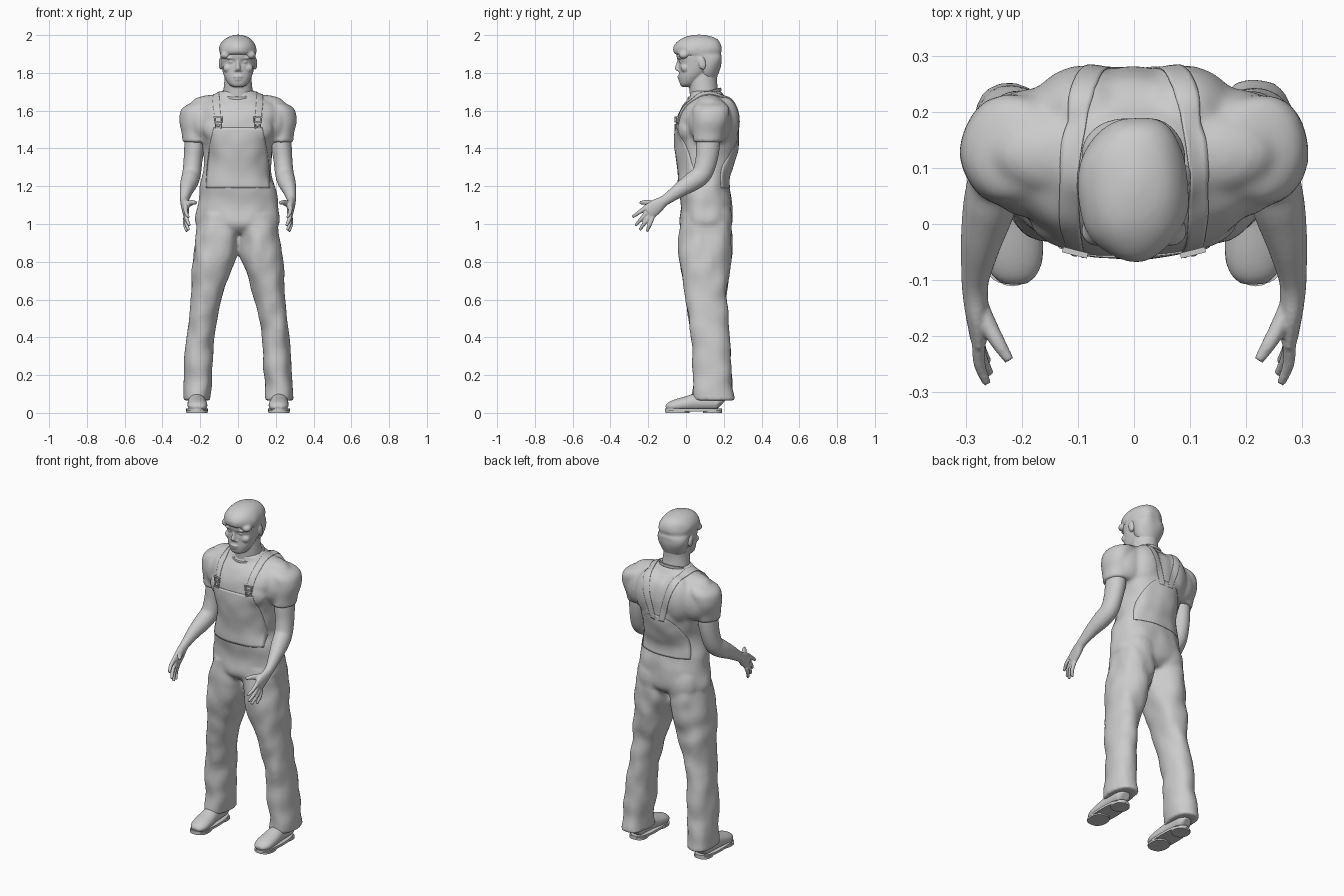
import bpy, bmesh, math
from mathutils import Vector, Matrix, noise

mat = bpy.data.materials.new("plain grey")
mat.diffuse_color = (0.6, 0.6, 0.6, 1)
X, Z = Vector((1, 0, 0)), Vector((0, 0, 1))


def spline(pts, sub):
    """Smooth resampling of points with any number of components."""
    out = []
    for i in range(len(pts) - 1):
        a, b, c, d = (pts[max(0, min(len(pts) - 1, i + k))] for k in (-1, 0, 1, 2))
        for s in range(sub):
            t = s / sub
            out.append([q + 0.5 * t * (r - p + t * (2 * p - 5 * q + 4 * r - w + t * (3 * (q - r) + w - p)))
                        for p, q, r, w in zip(a, b, c, d)])
    return out + [list(pts[-1])]


def tube(bm, pts, side=1, n=32, sub=5, axis=None, p=2.0, wob=0.0):
    """Closed loft through (x, y, z, radius across, radius deep) sections."""
    pts = spline(pts, sub)
    rings = []
    for i, (x, y, z, ra, rb) in enumerate(pts):
        a, b = pts[max(i - 1, 0)], pts[min(i + 1, len(pts) - 1)]
        t = axis or Vector(((b[0] - a[0]) * side, b[1] - a[1], b[2] - a[2])).normalized()
        u = (X - t * X.dot(t)).normalized()
        v = t.cross(u)
        ring = []
        for k in range(n):
            w = 2 * math.pi * k / n
            c, s = math.cos(w), math.sin(w)
            d = (u * math.copysign(abs(c) ** (2 / p), c) * ra + v * math.copysign(abs(s) ** (2 / p), s) * rb)
            q = Vector((x * side, y, z)) + d
            if wob:
                q += d * wob * noise.noise(Vector((q.x * 13, q.y * 13, q.z * 10)))
            ring.append(bm.verts.new(q))
        rings.append(ring)
    for r, q in zip(rings, rings[1:]):
        for k in range(n):
            bm.faces.new((r[k], r[(k + 1) % n], q[(k + 1) % n], q[k]))
    bm.faces.new(rings[0][::-1])
    bm.faces.new(rings[-1])


def blob(bm, c, r, tilt=0.0):
    m = Matrix.Translation(c) @ Matrix.Rotation(tilt, 4, 'X') @ Matrix.Diagonal((*r, 1))
    bmesh.ops.create_uvsphere(bm, u_segments=20, v_segments=12, radius=1, matrix=m)


def box(bm, c, size, rot=0.0):
    m = Matrix.Translation(c) @ Matrix.Rotation(rot, 4, 'Z') @ Matrix.Diagonal((*size, 1))
    bmesh.ops.create_cube(bm, size=1, matrix=m)


def finish(bm, name, voxel=0, smooth=3):
    bmesh.ops.recalc_face_normals(bm, faces=bm.faces)
    me = bpy.data.meshes.new(name)
    bm.to_mesh(me)
    bm.free()
    me.materials.append(mat)
    ob = bpy.data.objects.new(name, me)
    bpy.context.collection.objects.link(ob)
    bpy.context.view_layer.objects.active = ob
    ob.select_set(True)
    bpy.ops.object.shade_smooth_by_angle(angle=math.radians(40))
    ob.select_set(False)
    if voxel:
        m = ob.modifiers.new("blend", 'REMESH')
        m.mode, m.voxel_size, m.use_smooth_shade = 'VOXEL', voxel, True
        m = ob.modifiers.new("soften", 'SMOOTH')
        m.factor, m.iterations = 0.5, smooth
    return ob


def plate(bm, name, target, project=0):
    """Thin cloth layer wrapped on a target."""
    ob = finish(bm, name)
    m = ob.modifiers.new("wrap", 'SHRINKWRAP')
    m.target, m.offset = target, 0.0012
    if project:
        m.wrap_method, m.use_project_y = 'PROJECT', True
        m.use_positive_direction, m.use_negative_direction = project > 0, project < 0
    else:
        m.wrap_mode = 'ABOVE_SURFACE'
    m = ob.modifiers.new("thickness", 'SOLIDIFY')
    m.thickness, m.offset = 0.003, 0
    return ob


def sheet(bm, rows, cols=14):
    """Grid from (x centre, y, z, half width) rows."""
    grid = [[bm.verts.new((x + h * (2 * k / cols - 1), y, z)) for k in range(cols + 1)] for x, y, z, h in rows]
    for r, q in zip(grid, grid[1:]):
        for k in range(cols):
            bm.faces.new((r[k], r[k + 1], q[k + 1], q[k]))


# clothing: torso, sleeves and trouser legs
bm = bmesh.new()
torso = [(.95, .105, .15, .1), (1.0, .105, .218, .138), (1.1, .107, .212, .138), (1.19, .094, .203, .136),
         (1.25, .095, .182, .137), (1.3, .1, .177, .147), (1.4, .107, .182, .166), (1.5, .112, .212, .172),
         (1.57, .115, .237, .162), (1.63, .118, .22, .135), (1.67, .115, .15, .095), (1.705, .105, .09, .08)]
tube(bm, [(0, y, z, a, b) for z, y, a, b in torso], n=64, axis=Z, p=2.2, wob=.06)
for s in (1, -1):
    tube(bm, [(.17, .13, 1.655, .04, .06), (.218, .133, 1.615, .075, .095), (.236, .13, 1.55, .075, .095),
              (.231, .12, 1.48, .066, .083), (.226, .115, 1.432, .068, .079)], s, axis=Z, wob=.05)
    tube(bm, [(.1, .105, 1.05, .1, .13), (.112, .102, .92, .114, .14), (.128, .1, .8, .11, .136),
              (.15, .104, .7, .096, .12), (.17, .107, .6, .083, .108), (.187, .118, .5, .077, .104),
              (.2, .128, .4, .073, .102), (.21, .138, .25, .076, .102), (.215, .142, .15, .073, .103),
              (.219, .147, .065, .073, .112)], s, axis=Z, p=2.2, wob=.11)
    blob(bm, (s * .095, .163, 1.02), (.1, .083, .13))
    blob(bm, (s * .085, .006, 1.5), (.1, .055, .08))      # chest
    blob(bm, (s * .18, .075, 1.54), (.08, .065, .1))      # front of shoulder
    blob(bm, (s * .085, .2, 1.54), (.1, .084, .14))       # shoulder blade
    blob(bm, (s * .17, .18, 1.54), (.1, .062, .11))
    blob(bm, (s * .12, .125, 1.635), (.13, .075, .05))    # slope from neck
clothes = finish(bm, "shirt_and_trousers", .01, 6)

# collar ring, lower in front
bm = bmesh.new()
ring = []
for i in range(40):
    w = 2 * math.pi * i / 40
    c, s = math.cos(w), math.sin(w)
    ring.append([bm.verts.new(Vector((0, .098, 1.688)) + Vector((c * (.087 + .006 * math.cos(t)),
                 s * (.084 + .006 * math.cos(t)), s * .024 + .01 * math.sin(t))))
                 for t in (k * math.pi / 4 for k in range(8))])
for i in range(40):
    for k in range(8):
        a, b = ring[i], ring[(i + 1) % 40]
        bm.faces.new((a[k], a[(k + 1) % 8], b[(k + 1) % 8], b[k]))
finish(bm, "collar")

# front bib, back panel and shoulder straps
bm = bmesh.new()
sheet(bm, [(0, -.25, 1.19 + .32 * i / 24, .168 - .04 * (i / 24) ** 2) for i in range(25)], 24)
plate(bm, "front_bib", clothes, 1)
bm = bmesh.new()
sheet(bm, [(0, .45, 1.19 + .26 * i / 24, .03 + .13 * math.sqrt(1 - (i / 24) ** 2)) for i in range(25)], 24)
plate(bm, "back_panel", clothes, -1)
for s in (1, -1):
    bm = bmesh.new()
    path = [(.105, -.06, 1.51, .018), (.115, -.02, 1.62, .019), (.117, .1, 1.7, .019),
            (.098, .21, 1.67, .019), (.065, .28, 1.56, .019), (.028, .29, 1.42, .018)]
    sheet(bm, [(x * s, y, z, h) for x, y, z, h in spline(path, 8)], 6)
    plate(bm, "shoulder_strap", clothes)
    # buckle: open frame with a button below
    bm = bmesh.new()
    for dz, w in ((.03, .046), (.006, .036), (-.028, .03)):
        box(bm, (s * .105, -.051, 1.535 + dz), (w, .01, .006), s * .25)
    for dx in (-.018, .018):
        box(bm, (s * .105 + dx, -.051 + dx * s * .25, 1.553), (.005, .01, .03), s * .25)
        box(bm, (s * .105 + dx * .8, -.051 + dx * s * .25, 1.518), (.005, .01, .024), s * .25)
    blob(bm, (s * .105, -.052, 1.522), (.008, .006, .008))
    finish(bm, "buckle")

# bare arms with hands
for s in (1, -1):
    bm = bmesh.new()
    tube(bm, [(.228, .12, 1.48, .05, .06), (.23, .117, 1.42, .054, .063), (.238, .108, 1.34, .05, .058),
              (.246, .083, 1.265, .049, .053), (.258, .03, 1.222, .047, .05), (.272, -.03, 1.183, .037, .04),
              (.282, -.09, 1.14, .026, .03), (.283, -.12, 1.12, .023, .029), (.28, -.155, 1.095, .021, .039),
              (.276, -.2, 1.062, .016, .043)], s, 24)
    fingers = [((.277, -.215, 1.085), (.262, -.284, 1.036)), ((.276, -.203, 1.066), (.257, -.267, .992)),
               ((.277, -.19, 1.048), (.261, -.245, .968)), ((.279, -.177, 1.034), (.27, -.207, .96))]
    for a, b in fingers:
        mid = [(p + q) / 2 for p, q in zip(a, b)]
        mid[0] += .006
        tube(bm, [(*a, .012, .012), (*mid, .011, .011), (*b, .008, .008)], s, 10, 4)
    tube(bm, [(.278, -.14, 1.105, .017, .021), (.26, -.18, 1.108, .016, .018),
              (.24, -.215, 1.114, .013, .013), (.222, -.243, 1.112, .009, .009)], s, 12, 4)
    finish(bm, "arm_and_hand", .0045, 3)

# head: skull, neck, features and ears
bm = bmesh.new()
skull = [(1.726, -.002, .024, .02), (1.74, .01, .049, .042), (1.775, .028, .07, .066), (1.81, .048, .082, .085),
         (1.85, .06, .089, .1), (1.89, .064, .092, .114), (1.94, .064, .086, .112), (1.98, .064, .05, .07)]
tube(bm, [(0, y, z, a, b) for z, y, a, b in skull], n=48, sub=7, axis=Z, p=2.15)
for v in bm.verts:  # eye sockets
    if v.co.y < .03:
        d2 = (abs(v.co.x) - .035) ** 2 + ((v.co.z - 1.858) * 1.4) ** 2
        v.co.y += .01 * math.exp(-d2 / .0003)
tube(bm, [(0, .105, 1.63, .085, .082), (0, .095, 1.7, .078, .076), (0, .09, 1.76, .072, .075),
          (0, .095, 1.82, .068, .075)], axis=Z)
tube(bm, [(0, -.028, 1.878, .01, .014), (0, -.036, 1.848, .01, .016), (0, -.042, 1.824, .014, .018),
          (0, -.036, 1.81, .015, .014)], n=16, axis=Z)
blob(bm, (0, -.034, 1.78), (.026, .012, .007))
blob(bm, (0, -.031, 1.766), (.022, .011, .007))
blob(bm, (0, -.014, 1.743), (.027, .018, .017))
for s in (1, -1):
    blob(bm, (s * .036, -.031, 1.879), (.028, .013, .008))
    blob(bm, (s * .034, -.024, 1.858), (.016, .012, .008))
    blob(bm, (s * .05, -.004, 1.825), (.03, .024, .024))
    blob(bm, (s * .012, -.035, 1.813), (.009, .011, .007))
    blob(bm, (s * .091, .085, 1.85), (.011, .02, .034), .25)
finish(bm, "head_and_neck", .0045, 4)

# short hair with a fringe
bm = bmesh.new()
hair = [(1.77, .115, .06, .045), (1.8, .115, .076, .058), (1.84, .116, .087, .07), (1.87, .113, .092, .078),
        (1.888, .09, .095, .103), (1.9, .066, .097, .124), (1.925, .065, .099, .13), (1.953, .067, .089, .121),
        (1.978, .07, .069, .098), (1.993, .07, .044, .065), (2.002, .07, .012, .018)]
tube(bm, [(0, y, z, a, b) for z, y, a, b in hair], n=48, axis=Z, p=2.1, wob=.09)
for s in (1, -1):
    blob(bm, (s * .08, .05, 1.875), (.012, .02, .036))
    blob(bm, (s * .065, -.012, 1.895), (.03, .028, .022))
finish(bm, "hair", .006, 4)

# shoes with soles and heels
for s in (1, -1):
    bm = bmesh.new()
    tube(bm, [(.222, .187, .045, .025, .025), (.22, .165, .055, .043, .042), (.218, .06, .056, .047, .046),
              (.216, 0, .047, .052, .04), (.214, -.055, .038, .052, .033), (.213, -.088, .032, .042, .024),
              (.213, -.106, .027, .022, .011)], s, 24)
    finish(bm, "shoe", .005, 2)
    bm = bmesh.new()
    for y, z0, z1, rx, ry in ((.04, .008, .022, .057, .151), (-.045, 0, .012, .055, .063), (.14, 0, .014, .05, .05)):
        tube(bm, [(.217, y, z0, rx, ry), (.217, y, z1, rx, ry)], s, 32, 1, Z, 2.4)
    finish(bm, "sole")
